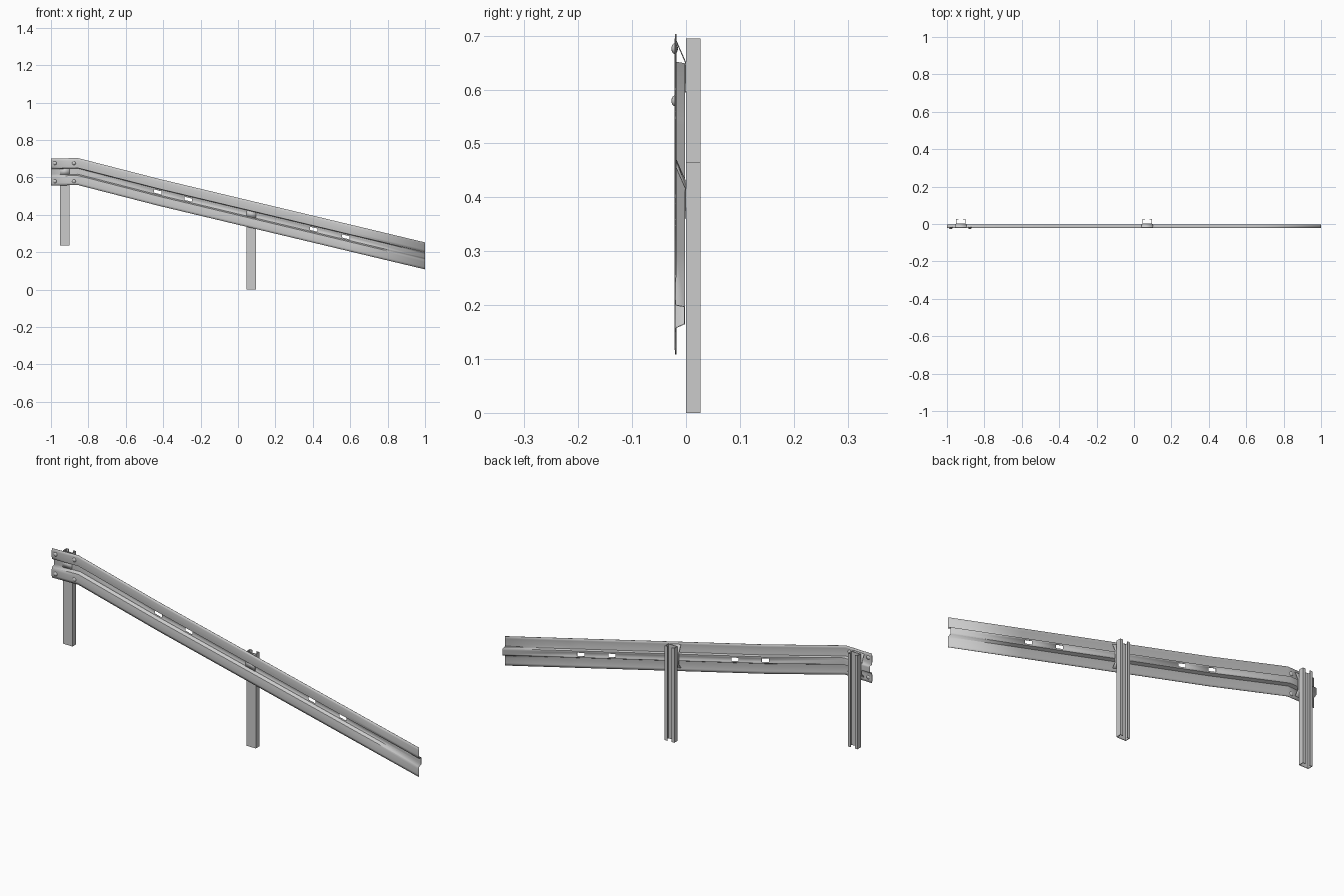
import bpy, bmesh, math

if "Cube" in bpy.data.objects:
    bpy.data.objects.remove(bpy.data.objects["Cube"])

# Centre line of the sloping rail: (x, z)
PATH = [(-1.0, 0.628), (-0.856, 0.631), (-0.42, 0.519), (1.0, 0.18)]


def rail_z(x):
    for (x0, z0), (x1, z1) in zip(PATH, PATH[1:]):
        if x <= x1:
            return z0 + (z1 - z0) * (x - x0) / (x1 - x0)
    return PATH[-1][1]


def finish(bm, name, thickness=0, angle=35):
    bmesh.ops.recalc_face_normals(bm, faces=bm.faces)
    mesh = bpy.data.meshes.new(name)
    bm.to_mesh(mesh)
    bm.free()
    ob = bpy.data.objects.new(name, mesh)
    bpy.context.collection.objects.link(ob)
    if thickness:
        mod = ob.modifiers.new("sheet", 'SOLIDIFY')
        mod.thickness = thickness
        mod.offset = 0
    bpy.ops.object.select_all(action='DESELECT')
    bpy.context.view_layer.objects.active = ob
    ob.select_set(True)
    bpy.ops.object.shade_smooth_by_angle(angle=math.radians(angle))
    return ob


def rail_sheet(name, xs, profile, thickness, is_hole=lambda x, dz: False):
    """Sweep a (y, dz) profile along the rail path, leaving out hole cells."""
    bm = bmesh.new()
    cols = [[bm.verts.new((x, y, rail_z(x) + dz)) for y, dz in profile] for x in xs]
    for i in range(len(xs) - 1):
        for j in range(len(profile) - 1):
            mx = (xs[i] + xs[i + 1]) / 2
            mz = (profile[j][1] + profile[j + 1][1]) / 2
            if not is_hole(mx, mz):
                bm.faces.new((cols[i][j], cols[i + 1][j], cols[i + 1][j + 1], cols[i][j + 1]))
    loose = [v for v in bm.verts if not v.link_faces]
    bmesh.ops.delete(bm, geom=loose, context='VERTS')
    return finish(bm, name, thickness)


# Guard rail: two gently bowed flanges around a recessed web with four slots
SLOTS = [-0.43, -0.265, 0.405, 0.575]
HALF = 0.02
xs = sorted([p[0] for p in PATH] + [s + d for s in SLOTS for d in (-HALF, HALF)])
rail_profile = [
    (-0.019, 0.072), (-0.0203, 0.059), (-0.0208, 0.046), (-0.0203, 0.033), (-0.019, 0.020),
    (-0.003, 0.017), (-0.003, 0.009), (-0.003, -0.008), (-0.003, -0.015),
    (-0.019, -0.022), (-0.0203, -0.0345), (-0.0208, -0.047), (-0.0203, -0.0595), (-0.019, -0.072)]
rail_sheet("guard_rail", xs, rail_profile, 0.002,
           lambda x, dz: abs(dz) < 0.003 and any(abs(x - s) < HALF for s in SLOTS))

# Posts: lipped channels open to the back, each with a bracket and a clamp plate
W, D, T, LIP = 0.026, 0.027, 0.003, 0.014
half = [(W, 0), (W, D), (W - LIP, D), (W - LIP, D - T), (W - T, D - T), (W - T, T)]
channel = half + [(-x, y) for x, y in reversed(half)]
for label, px, z0, z1 in (("upper", -0.927, 0.235, 0.695), ("lower", 0.071, 0.0, 0.465)):
    bm = bmesh.new()
    face = bm.faces.new([bm.verts.new((px + x, y, z0)) for x, y in channel])
    top = bmesh.ops.extrude_face_region(bm, geom=[face])['geom']
    bmesh.ops.translate(bm, vec=(0, 0, z1 - z0),
                        verts=[v for v in top if isinstance(v, bmesh.types.BMVert)])
    finish(bm, label + "_post")
    rail_sheet(label + "_bracket", [px - 0.031, px + 0.031],
               [(-0.018, 0.06), (-0.0008, 0.021), (-0.0008, -0.033), (-0.018, -0.055)], 0.0015)
    rail_sheet(label + "_clamp_plate", [px - 0.026, px + 0.026],
               [(-0.0045, 0.0165), (-0.0045, -0.015)], 0.0015)

# Domed bolts at the rail joint
for i, (bx, bz) in enumerate((x, z) for x in (-0.979, -0.877) for z in (0.676, 0.579)):
    bm = bmesh.new()
    bmesh.ops.create_uvsphere(bm, u_segments=12, v_segments=8, radius=1)
    bmesh.ops.scale(bm, vec=(0.01, 0.006, 0.01), verts=bm.verts)
    bmesh.ops.translate(bm, vec=(bx, -0.021, bz), verts=bm.verts)
    finish(bm, f"joint_bolt_{i + 1}")
